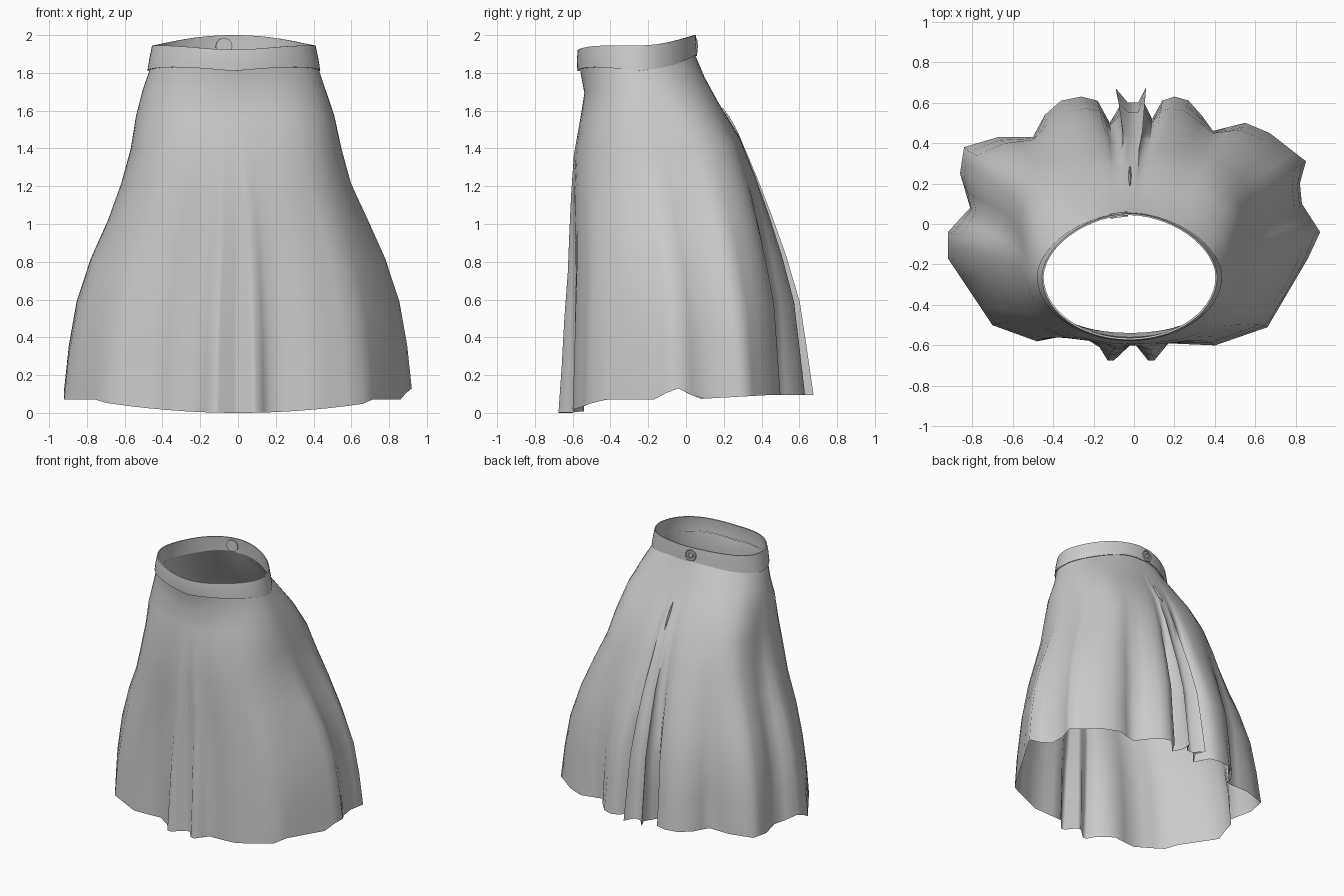
import bpy, bmesh, math
from mathutils import Vector

if "Cube" in bpy.data.objects:
    bpy.data.objects.remove(bpy.data.objects["Cube"])

# Hem outline seen from above, counter-clockwise from the front centre
HEM = [(.01, -.60), (.07, -.675), (.10, -.675), (.17, -.59), (.40, -.60), (.66, -.51),
       (.86, -.17), (.92, -.04), (.83, .10), (.82, .20), (.85, .31), (.67, .45),
       (.55, .50), (.39, .46), (.34, .53), (.27, .61), (.20, .63), (.14, .61),
       (.09, .52), (.05, .60), (.06, .675), (.02, .60), (-.03, .60), (-.09, .67),
       (-.06, .60), (-.12, .50), (-.18, .61), (-.26, .63), (-.36, .61), (-.44, .54),
       (-.50, .43), (-.67, .43), (-.84, .38), (-.86, .25), (-.81, .08), (-.92, -.04),
       (-.92, -.17), (-.70, -.50), (-.48, -.58), (-.28, -.54), (-.17, -.61), (-.13, -.675),
       (-.10, -.675), (-.02, -.60)]

# Level: height, centre x, half width, front y, back y, front and back squareness, fold strength
ROWS = [(0, 0, .86, -.60, .58, 2.8, 2.8, 1),
        (.25, 0, .845, -.595, .56, 2.8, 2.8, .84),
        (.50, 0, .815, -.595, .54, 2.7, 2.8, .66),
        (.75, 0, .75, -.59, .485, 2.7, 2.9, .48),
        (.97, 0, .67, -.595, .425, 2.6, 3.1, .3),
        (1.18, -.01, .60, -.597, .36, 2.6, 3.3, .14),
        (1.38, -.01, .555, -.59, .285, 2.5, 3.4, .05),
        (1.57, -.015, .525, -.56, .175, 2.4, 3.1, 0),
        (1.71, -.02, .487, -.538, .10, 2.2, 2.4, 0),
        (1.83, -.02, .45, -.56, .05, 2.0, 1.8, 0)]
TOP = 1.83


def oval(t, cx, a, yf, yb, n_front, n_back):
    c, s = math.cos(t), math.sin(t)
    n = n_back if s > 0 else n_front
    r = (abs(c) ** n + abs(s) ** n) ** (-1 / n)
    return Vector((cx + a * r * c, (yf + yb) / 2 + (yb - yf) / 2 * r * s))


def seam_z(t):
    s = math.sin(t)
    return 1.81 + .08 * max(0, s) ** 4 + .02 * abs(math.sin(2 * t))


def rim_z(t):
    s = math.sin(t)
    return 1.945 + .055 * max(0, s) ** 2 - .022 * max(0, -s) ** 6


def hem_z(p):
    z = .07 * min(1, (p.x / .8) ** 2) if p.y < -.45 else .07
    if p.y > 0:
        z += .025 * min(1, p.y / .45)
    return z + .065 * max(0, 1 - abs(p.y + .05) / .12)


def loft(name, rings):
    bm = bmesh.new()
    vs = [[bm.verts.new(p) for p in ring] for ring in rings]
    n = len(vs[0])
    for lo, hi in zip(vs, vs[1:]):
        for i in range(n):
            j = (i + 1) % n
            bm.faces.new((lo[i], lo[j], hi[j], hi[i]))
    me = bpy.data.meshes.new(name)
    bm.to_mesh(me)
    bm.free()
    ob = bpy.data.objects.new(name, me)
    bpy.context.collection.objects.link(ob)
    return ob


def smooth(ob, angle=50):
    bpy.ops.object.select_all(action='DESELECT')
    ob.select_set(True)
    bpy.context.view_layer.objects.active = ob
    bpy.ops.object.shade_smooth_by_angle(angle=math.radians(angle))


# Split long hem edges so the waist stays round
pts = []
for i, p in enumerate(HEM):
    a, b = Vector(p), Vector(HEM[(i + 1) % len(HEM)])
    k = max(1, math.ceil((b - a).length / .11))
    pts += [a.lerp(b, j / k) for j in range(k)]
base = ROWS[0]
cy, half = (base[3] + base[4]) / 2, (base[4] - base[3]) / 2
angles = sorted((math.atan2((p.y - cy) / half, p.x / base[2]) + math.pi / 2) % (2 * math.pi)
                for p in pts)
angles = [t - math.pi / 2 for t in angles]

# Skirt body: smooth ovals plus hem folds that fade upward
rings = []
for row in ROWS:
    z, w = row[0], row[7]
    ring = []
    for p, t in zip(pts, angles):
        q = oval(t, *row[1:7]) + (p - oval(t, *base[1:7])) * w
        h = hem_z(p)
        ring.append((q.x, q.y, h + z / TOP * (seam_z(t) - h)))
    rings.append(ring)
smooth(loft("skirt_body", rings), 80)

# Waistband: tapered thin strip, outer face, rim and inner face
N = 56
band_rows = [(0, .452, -.565, .052), (0, .458, -.575, .058), (.5, .447, -.578, .056),
             (1, .433, -.573, .052), (1, .425, -.563, .044), (.5, .439, -.568, .048),
             (0, .450, -.564, .050)]
rings = []
for f, a, yf, yb in band_rows:
    ring = []
    for i in range(N):
        t = 2 * math.pi * i / N
        q = oval(t, -.022, a, yf, yb, 2, 1.8)
        ring.append((q.x, q.y, seam_z(t) * (1 - f) + rim_z(t) * f))
    rings.append(ring)
smooth(loft("waistband", rings), 40)

# Back button: disc, raised rim and inner ring
loc = (-.075, .042, 1.94)
rot = (math.radians(-90), 0, math.radians(8))
bpy.ops.mesh.primitive_cylinder_add(vertices=24, radius=.044, depth=.02, location=loc, rotation=rot)
bpy.context.object.name = "button"
smooth(bpy.context.object)
for name, radius in (("button_rim", .039), ("button_inner_ring", .018)):
    bpy.ops.mesh.primitive_torus_add(major_radius=radius, minor_radius=.005, major_segments=24,
                                     minor_segments=8, location=(loc[0], loc[1] + .01, loc[2]),
                                     rotation=rot)
    bpy.context.object.name = name
    smooth(bpy.context.object)

# Back placket: slim pinch of cloth on the centre-back seam
bpy.ops.mesh.primitive_uv_sphere_add(segments=10, ring_count=8, location=(-.02, .238, 1.53),
                                     rotation=(math.radians(30), 0, 0))
placket = bpy.context.object
placket.name = "back_placket"
placket.scale = (.007, .012, .10)
smooth(placket)
